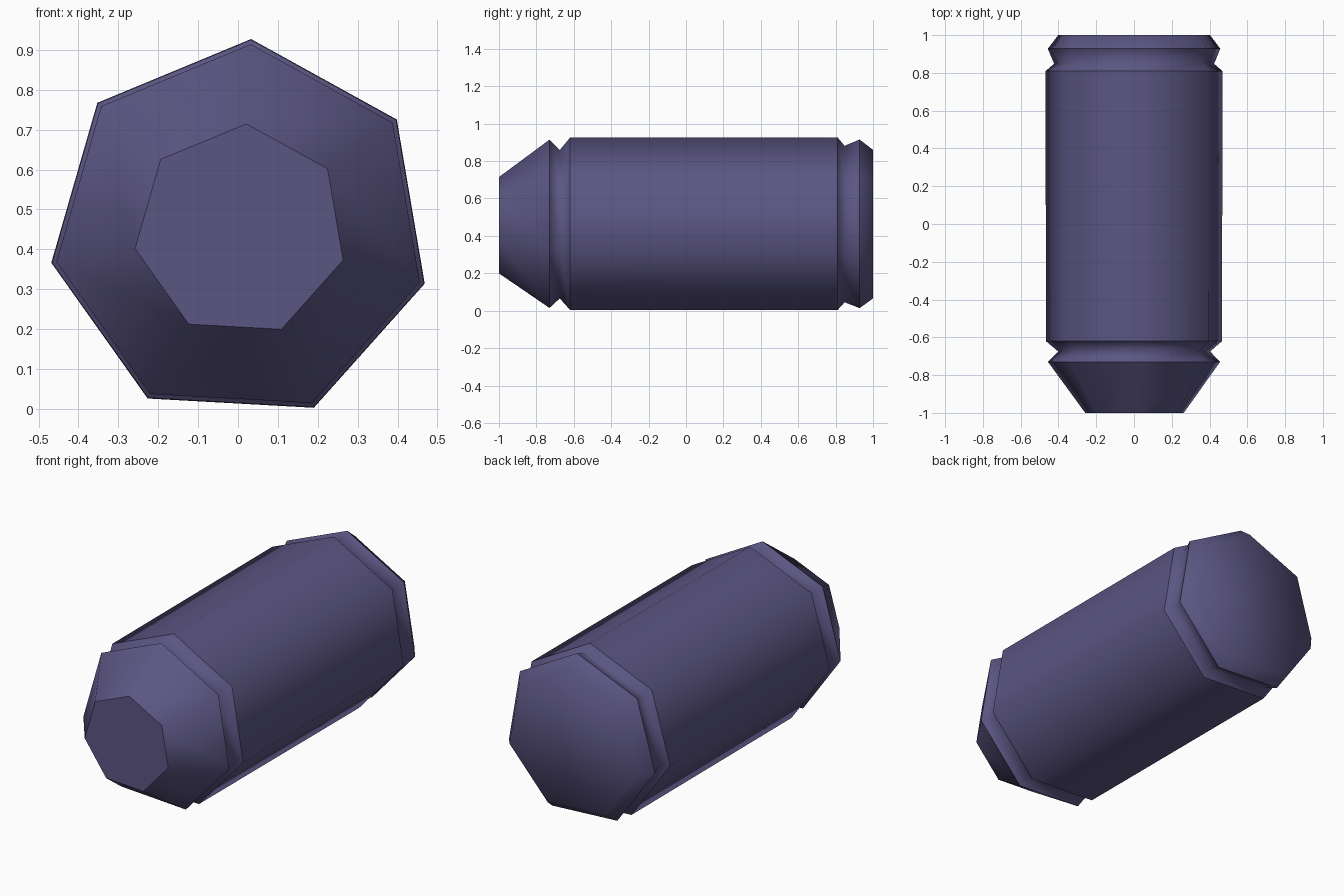
import bpy, bmesh, math

if "Cube" in bpy.data.objects:
    bpy.data.objects.remove(bpy.data.objects["Cube"])

SIDES = 7
CX, CZ = 0.006, 0.447
START = math.radians(3.2)  # tilt of the top corner

# lengthwise profile: (y, radius, ring is a hard edge)
PROFILE = [
    (-1.00, 0.268, True),    # blunt nose
    (-0.73, 0.468, True),    # nose rim
    (-0.675, 0.413, False),  # front groove
    (-0.62, 0.479, True),    # body start
    (0.81, 0.481, True),     # body end
    (0.848, 0.435, False),   # rear groove
    (0.928, 0.469, True),    # rear rim
    (1.00, 0.413, False),    # rear cap
]

mat = bpy.data.materials.new("dark violet")
mat.diffuse_color = (0.105, 0.092, 0.225, 1)
mat.use_nodes = True
mat.node_tree.nodes["Principled BSDF"].inputs["Base Color"].default_value = mat.diffuse_color

# seven-sided cartridge body lofted along y
bm = bmesh.new()
rings = []
for y, r, _ in PROFILE:
    rings.append([bm.verts.new((CX + r * math.sin(START + i * math.tau / SIDES), y,
                                CZ + r * math.cos(START + i * math.tau / SIDES)))
                  for i in range(SIDES)])
for a, b in zip(rings, rings[1:]):
    for i in range(SIDES):
        j = (i + 1) % SIDES
        bm.faces.new((a[i], a[j], b[j], b[i]))
bm.faces.new(rings[0])
bm.faces.new(rings[-1])
bmesh.ops.recalc_face_normals(bm, faces=bm.faces)

# smooth shading with hard rings
for f in bm.faces:
    f.smooth = True
for ring, (_, _, hard) in zip(rings, PROFILE):
    if hard:
        for i in range(SIDES):
            bm.edges.get((ring[i], ring[(i + 1) % SIDES])).smooth = False

mesh = bpy.data.meshes.new("cartridge_body")
bm.to_mesh(mesh)
bm.free()
mesh.materials.append(mat)
body = bpy.data.objects.new("cartridge_body", mesh)
bpy.context.collection.objects.link(body)
